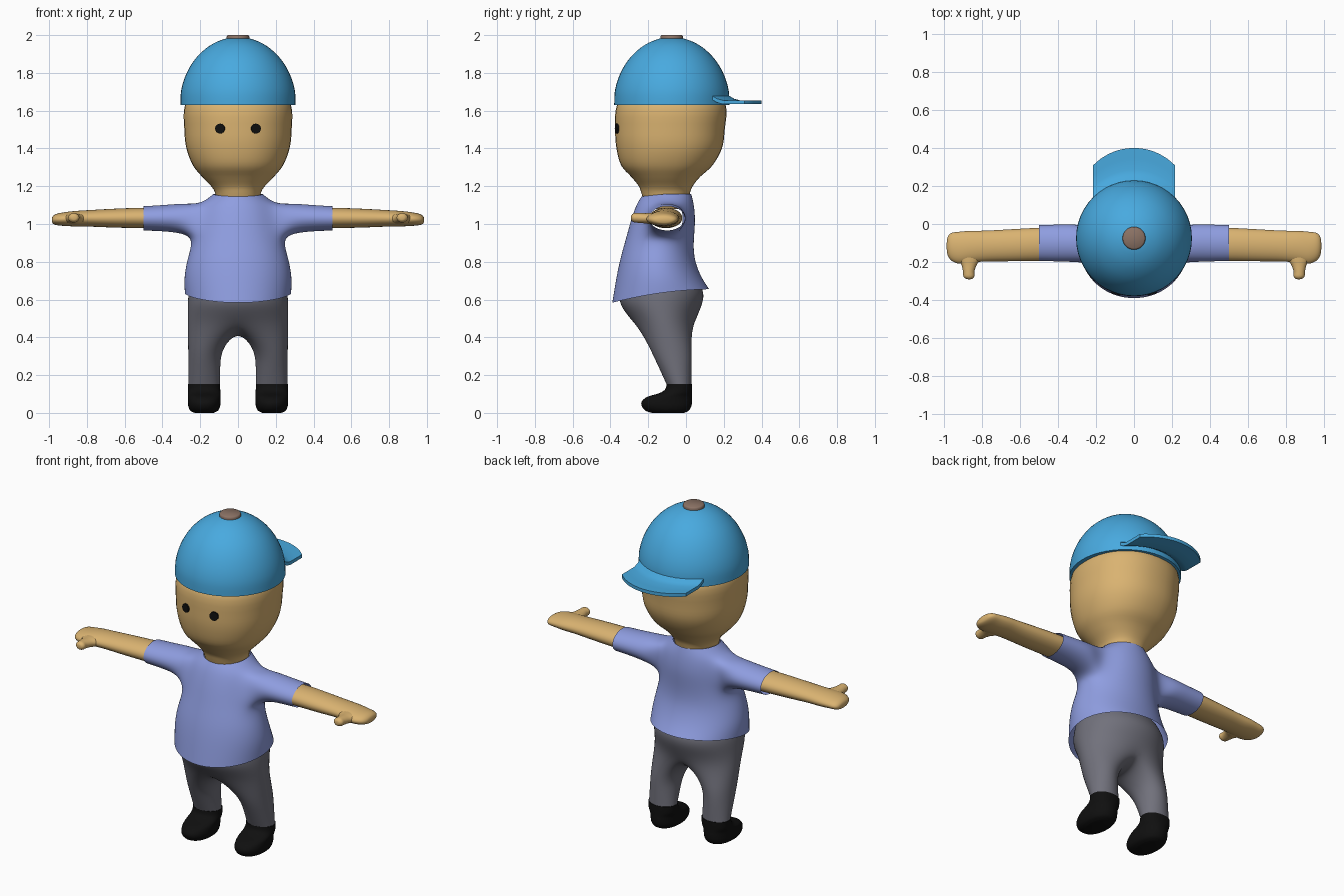
import bpy, bmesh
from math import sin, cos, pi, sqrt, radians
from mathutils import Vector, Matrix

if "Cube" in bpy.data.objects:
    bpy.data.objects.remove(bpy.data.objects["Cube"])


def material(name, rgb):
    m = bpy.data.materials.new(name)
    m.use_nodes = True
    m.diffuse_color = (*rgb, 1)
    bsdf = m.node_tree.nodes["Principled BSDF"]
    bsdf.inputs["Base Color"].default_value = (*rgb, 1)
    bsdf.inputs["Roughness"].default_value = 0.7
    return m


skin = material("skin tan", (0.70, 0.45, 0.165))
blue = material("cap blue", (0.065, 0.40, 0.74))
lilac = material("shirt lilac", (0.275, 0.34, 0.75))
grey = material("trouser grey", (0.165, 0.165, 0.2))
black = material("black", (0.005, 0.005, 0.005))
brown = material("button brown", (0.26, 0.17, 0.13))


def finish(name, bm, mat, mirror=False, subsurf=0, sharp=None):
    bmesh.ops.recalc_face_normals(bm, faces=bm.faces)
    me = bpy.data.meshes.new(name)
    bm.to_mesh(me)
    bm.free()
    me.materials.append(mat)
    ob = bpy.data.objects.new(name, me)
    bpy.context.collection.objects.link(ob)
    for p in me.polygons:
        p.use_smooth = True
    if sharp:
        bpy.ops.object.select_all(action='DESELECT')
        ob.select_set(True)
        bpy.context.view_layer.objects.active = ob
        bpy.ops.object.shade_smooth_by_angle(angle=radians(sharp))
    if mirror:
        ob.modifiers.new("mirror", 'MIRROR').use_clip = True
    if subsurf:
        mod = ob.modifiers.new("subdivide", 'SUBSURF')
        mod.levels = mod.render_levels = subsurf
    return ob


def smooth_rows(rows, steps=4):
    """Catmull-Rom interpolation of section rows."""
    out = []
    for i in range(len(rows) - 1):
        a, b, c, d = (rows[min(max(i + k, 0), len(rows) - 1)] for k in (-1, 0, 1, 2))
        for s in range(steps):
            t = s / steps
            out.append([q + t / 2 * (r - p + t * (2 * p - 5 * q + 4 * r - w + t * (3 * (q - r) + w - p)))
                        for p, q, r, w in zip(a, b, c, d)])
    return out + [rows[-1]]


def power(v, n):
    return abs(v) ** (2 / n) * (1 if v >= 0 else -1)


def bridge(bm, a, b, closed=True):
    n = len(a)
    for i in range(n if closed else n - 1):
        j = (i + 1) % n
        bm.faces.new((a[i], a[j], b[j], b[i]))


def loft(name, rows, place, mat, n=2.0, sides=40, **kw):
    """Rows are (t, u centre, u radius, v centre, v radius)."""
    bm = bmesh.new()
    rings = []
    for t, cu, ru, cv, rv in smooth_rows(rows):
        rings.append([bm.verts.new(place(t, cu + ru * power(cos(2 * pi * k / sides), n),
                                         cv + rv * power(sin(2 * pi * k / sides), n)))
                      for k in range(sides)])
    for a, b in zip(rings, rings[1:]):
        bridge(bm, a, b)
    bm.faces.new(rings[0])
    bm.faces.new(rings[-1])
    return finish(name, bm, mat, **kw)


def up(t, u, v):
    return (u, v, t)


def span(z, cx, rx, front, back):
    return (z, cx, rx, (front + back) / 2, (back - front) / 2)


# Head and neck
loft("head", [span(*r) for r in (
    (1.08, 0, .11, -.21, .0), (1.16, 0, .12, -.235, .02), (1.2, 0, .142, -.25, .035),
    (1.25, 0, .19, -.29, .075), (1.31, 0, .238, -.343, .14), (1.4, 0, .273, -.368, .19),
    (1.5, 0, .284, -.375, .205), (1.63, 0, .28, -.365, .21), (1.72, 0, .2, -.28, .13))],
    up, skin, n=2.2)

# Eyes, thin discs turned to follow the face
bm = bmesh.new()
bmesh.ops.create_cone(bm, cap_ends=True, segments=20, radius1=.026, radius2=.026, depth=.0095,
                      matrix=Matrix.Translation((.095, -.366, 1.505))
                      @ Matrix.Rotation(.26, 4, 'Z') @ Matrix.Rotation(pi / 2, 4, 'X'))
finish("eyes", bm, black, mirror=True, sharp=30)

# Cap dome and button
loft("cap_dome", [(z, 0, r, -.075, r) for z, r in (
    (1.63, .305), (1.70, .302), (1.77, .284), (1.84, .25), (1.90, .203),
    (1.95, .14), (1.98, .07), (1.988, .01))], up, blue, sides=48, sharp=40)
loft("cap_button", [(z, 0, r, -.075, r) for z, r in (
    (1.95, .06), (1.99, .06), (2.0, .053))], up, brown, sides=28, sharp=40)

# Cap brim, swept along the dome edge at the back
bm = bmesh.new()
lines = []
for out, lift in ((-.03, .035), (0, .026), (.03, .008), (.06, 0), (.12, 0), (.175, 0)):
    line = []
    for k in range(21):
        x = .215 * (k / 10 - 1)
        line.append(bm.verts.new((x, -.075 + sqrt(.09 - x * x) + out, 1.655 + lift)))
    lines.append(line)
for a, b in zip(lines, lines[1:]):
    bridge(bm, a, b, closed=False)
top = list(bm.faces)
lower = bmesh.ops.extrude_face_region(bm, geom=top, use_keep_orig=True)["geom"]
for v in lower:
    if isinstance(v, bmesh.types.BMVert):
        v.co.z -= .02
finish("cap_brim", bm, blue, sharp=40)

# Shirt: ring cage, with sleeves extruded from the side faces
bm = bmesh.new()
GROW, GROW8 = 1.047, 1.108    # make up for subdivision shrinkage of 12 and 8 sided rings
rings = []
shirt_rows = ((.65, .281, -.39, .122), (.72, .286, -.368, .078), (.82, .266, -.347, .04),
              (.92, .235, -.318, .04), (1.015, .218, -.293, .05), (1.105, .195, -.262, .042),
              (1.16, .13, -.235, .027))
for i, (z, rx, front, back) in enumerate(shirt_rows):
    cy, ry = (front + back) / 2, (back - front) / 2
    ring = []
    for k in range(12):
        a = k * pi / 6
        y = cy + ry * sin(a)
        h = z
        if i == 0:
            h = .655 - .075 * ((back - y) / (back - front)) ** 2
        elif i == len(shirt_rows) - 1:
            h = z - .015 * max(0, -sin(a))
        ring.append(bm.verts.new((GROW * rx * cos(a), cy + GROW * ry * sin(a), h)))
    rings.append(ring)
for a, b in zip(rings, rings[1:]):
    bridge(bm, a, b)
bm.faces.ensure_lookup_table()
for side, cols in ((1, (11, 0, 1)), (-1, (7, 6, 5))):
    patch = [[rings[r][c] for c in cols] for r in (3, 4, 5)]
    where = {v: (c - 1, r - 1) for r, row in enumerate(patch) for c, v in enumerate(row)}
    faces = [f for f in bm.faces if all(v in where for v in f.verts)]
    for x, ry, z, rz in ((.29, .1, 1.03, .079), (.39, .097, 1.031, .069), (.5, .094, 1.03, .064)):
        old = {tuple(round(c, 5) for c in v.co): g for v, g in where.items()}
        geom = bmesh.ops.extrude_face_region(bm, geom=faces)["geom"]
        bmesh.ops.delete(bm, geom=[f for f in faces if f.is_valid], context='FACES')
        faces = [f for f in geom if isinstance(f, bmesh.types.BMFace)]
        where = {v: old[tuple(round(c, 5) for c in v.co)]
                 for v in geom if isinstance(v, bmesh.types.BMVert)}
        for v, (gy, gz) in where.items():
            d = Vector((gy, gz))
            if d.length:
                d.normalize()
            v.co = (side * x, -.1 + GROW8 * ry * d.x, z + GROW8 * rz * d.y)
    bmesh.ops.delete(bm, geom=faces, context='FACES')
finish("shirt", bm, lilac, subsurf=3)

# Trousers: half cage splitting into a leg, mirrored
bm = bmesh.new()
arcs = []
for z, rx, front, back in ((.72, .24, -.33, .05), (.64, .262, -.355, .1),
                           (.57, .266, -.352, .085), (.48, .266, -.28, .045)):
    cy, ry = (front + back) / 2, GROW * (back - front) / 2
    arcs.append([bm.verts.new((GROW * rx * sin(k * pi / 6) if 0 < k < 6 else 0,
                               cy - ry * cos(k * pi / 6), z)) for k in range(7)])
for a, b in zip(arcs, arcs[1:]):
    bridge(bm, a, b, closed=False)
last = arcs[-1] + [bm.verts.new((0, -.1, .42))]
for z, cx, rx, front, back in ((.34, .176, .087, -.19, .03), (.24, .179, .084, -.143, .03),
                               (.145, .179, .083, -.1, .03)):
    cy, ry = (front + back) / 2, GROW8 * (back - front) / 2
    leg = [bm.verts.new((cx + GROW8 * rx * cos(a), cy + ry * sin(a), z))
           for a in (radians(-135 + 45 * k) for k in range(8))]
    bridge(bm, last, leg)
    last = leg
finish("trousers", bm, grey, mirror=True, subsurf=3)

# Shoes
loft("shoes", [span(*r) for r in (
    (0, .179, .05, -.18, -.01), (.012, .179, .073, -.215, .015), (.035, .179, .084, -.234, .028),
    (.06, .179, .086, -.234, .032), (.085, .179, .086, -.205, .032), (.105, .179, .086, -.14, .032),
    (.125, .179, .085, -.11, .032), (.152, .179, .085, -.103, .032))],
    up, black, mirror=True, n=2.2, sharp=50)

# Arms with mitten hands, and thumbs
loft("arms", [
    (.42, -.107, .086, 1.03, .052), (.5, -.107, .087, 1.032, .054), (.65, -.112, .084, 1.031, .05),
    (.78, -.116, .081, 1.03, .044), (.86, -.12, .084, 1.028, .041), (.92, -.125, .084, 1.026, .036),
    (.96, -.12, .073, 1.024, .03), (.98, -.116, .05, 1.022, .02), (.986, -.116, .015, 1.022, .006)],
    lambda t, u, v: (t, u, v), skin, sides=28, mirror=True)
loft("thumbs", [
    (-.12, .865, .075, 1.028, .03), (-.18, .865, .06, 1.028, .03), (-.215, .868, .04, 1.03, .027),
    (-.25, .87, .03, 1.032, .026), (-.275, .869, .029, 1.033, .024), (-.288, .868, .018, 1.033, .015),
    (-.291, .868, .005, 1.033, .004)],
    lambda t, u, v: (u, t, v), skin, sides=20, mirror=True)
